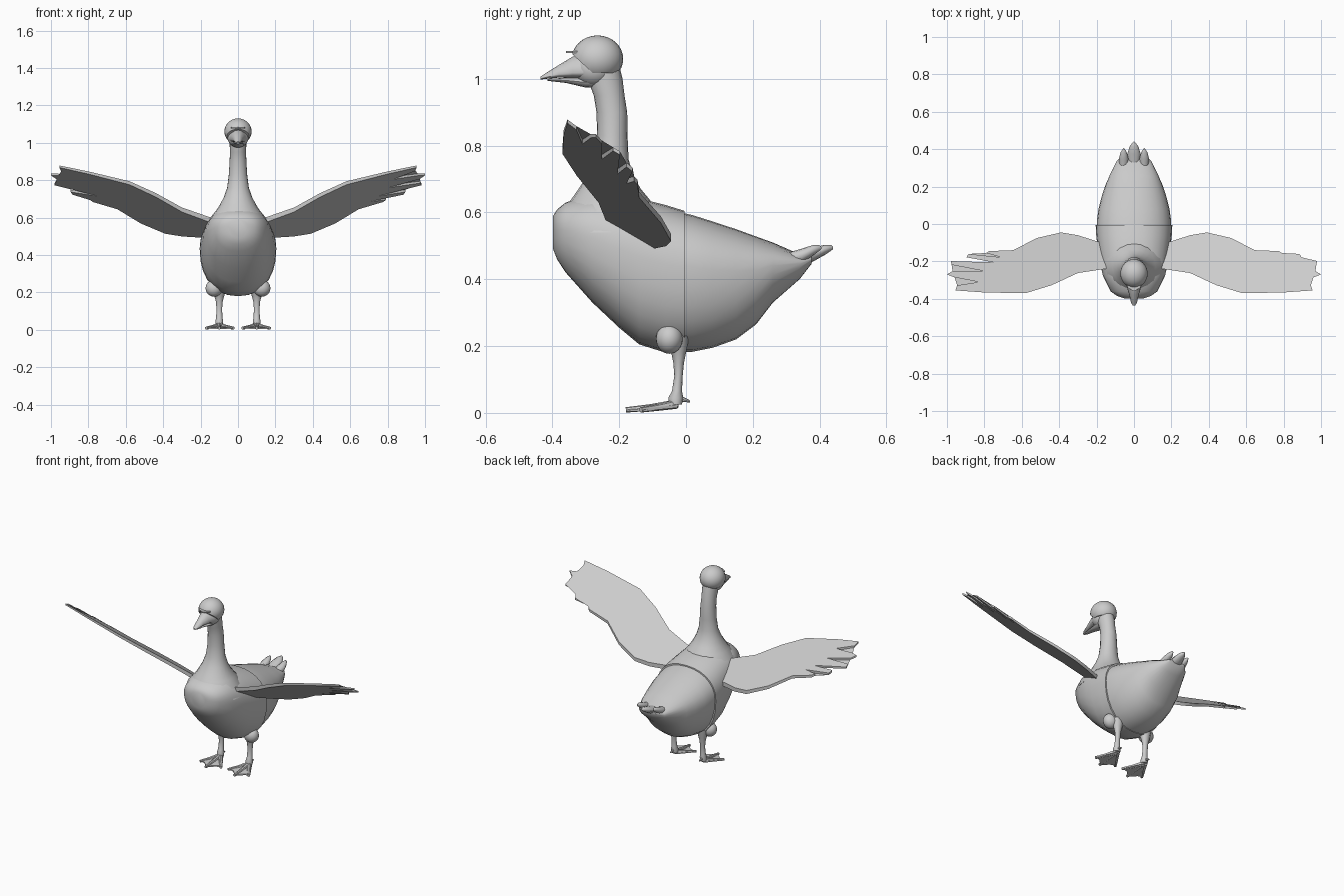
import bpy, bmesh, math
from mathutils import Vector, Matrix

if "Cube" in bpy.data.objects:
    bpy.data.objects.remove(bpy.data.objects["Cube"])

grey = bpy.data.materials.new("plain grey")
grey.diffuse_color = (0.6, 0.6, 0.6, 1)
grey.use_nodes = True
grey.node_tree.nodes["Principled BSDF"].inputs["Base Color"].default_value = grey.diffuse_color


def finish(name, bm, angle=40):
    """Turn a bmesh into a named, shaded object."""
    bmesh.ops.recalc_face_normals(bm, faces=bm.faces[:])
    me = bpy.data.meshes.new(name)
    bm.to_mesh(me)
    bm.free()
    me.materials.append(grey)
    ob = bpy.data.objects.new(name, me)
    bpy.context.collection.objects.link(ob)
    bpy.ops.object.select_all(action='DESELECT')
    ob.select_set(True)
    bpy.context.view_layer.objects.active = ob
    bpy.ops.object.shade_smooth_by_angle(angle=math.radians(angle))
    return ob


def skin(bm, rings):
    """Bridge rings of points and cap both ends."""
    vs = [[bm.verts.new(p) for p in r] for r in rings]
    n = len(vs[0])
    for a, b in zip(vs, vs[1:]):
        for i in range(n):
            j = (i + 1) % n
            bm.faces.new((a[i], a[j], b[j], b[i]))
    bm.faces.new(vs[0][::-1])
    bm.faces.new(vs[-1])


def power(v, e):
    return math.copysign(abs(v) ** (2 / e), v)


def loft_y(name, rows, belly=0.5, e=2.0, n=28, x=0.0, angle=40):
    """Rows (y, top, bottom, half width); belly is the height share of the widest line."""
    bm = bmesh.new()
    rings = []
    for y, top, bot, hw in rows:
        mid = bot + (top - bot) * belly
        ring = []
        for i in range(n):
            a = 2 * math.pi * i / n
            s = power(math.sin(a), e)
            ring.append((x + hw * power(math.cos(a), e), y,
                         mid + s * ((top - mid) if s > 0 else (mid - bot))))
        rings.append(ring)
    skin(bm, rings)
    return finish(name, bm, angle)


def loft_z(name, rows, x=0.0, n=20):
    """Rows (z, front y, back y, half width)."""
    bm = bmesh.new()
    skin(bm, [[(x + hw * math.cos(2 * math.pi * i / n),
                (f + b) / 2 + (b - f) / 2 * math.sin(2 * math.pi * i / n), z)
               for i in range(n)] for z, f, b, hw in rows])
    return finish(name, bm)


def ellipsoid(bm, c, r):
    bmesh.ops.create_uvsphere(bm, u_segments=24, v_segments=16, radius=1,
                              matrix=Matrix.Translation(c) @ Matrix.Diagonal((*r, 1)))


def plate(name, outline, height, thick):
    """Flat outline lifted by height(x, y), with thickness thick(x)."""
    bm = bmesh.new()
    skin(bm, [[(x, y, height(x, y) + s * thick(x) / 2) for x, y in outline] for s in (-1, 1)])
    bmesh.ops.triangulate(bm, faces=[f for f in bm.faces if len(f.verts) > 4])
    return finish(name, bm, 30)


def rod(bm, a, b, r1, r2):
    a, b = Vector(a), Vector(b)
    d = b - a
    m = Matrix.Translation((a + b) / 2) @ d.to_track_quat('Z', 'Y').to_matrix().to_4x4()
    bmesh.ops.create_cone(bm, cap_ends=True, segments=8, radius1=r1, radius2=r2,
                          depth=d.length, matrix=m)


# Breast shell and rear body
loft_y("front_body", [
    (-0.398, .59, .49, .05), (-0.385, .61, .458, .09), (-0.36, .63, .42, .125),
    (-0.28, .655, .33, .165), (-0.2, .65, .255, .184), (-0.14, .642, .205, .193),
    (-0.06, .622, .18, .202), (-0.005, .605, .18, .205)], belly=.6, e=2.25)
loft_y("rear_body", [
    (-0.03, .603, .182, .199), (0.02, .592, .183, .198), (0.08, .573, .195, .19),
    (0.15, .55, .22, .172), (0.21, .528, .265, .152), (0.26, .51, .33, .13),
    (0.34, .475, .40, .09), (0.375, .468, .445, .055)], belly=.62, e=2.15)

# Tail feathers
for name, x, y0, y1, w in (("tail_middle", 0, .31, .44, .036),
                           ("tail_left", -.055, .29, .405, .026),
                           ("tail_right", .055, .29, .405, .026)):
    d = y1 - y0
    loft_y(name, [(y0, .475, .43, w * .8), (y0 + d * .5, .492, .45, w),
                  (y0 + d * .8, .503, .472, w * .65), (y1 - .006, .503, .485, w * .25),
                  (y1, .497, .49, w * .08)], n=12, x=x)

# Neck
loft_z("neck", [
    (.54, -.385, -.07, .175), (.6, -.372, -.085, .148), (.64, -.343, -.11, .115),
    (.67, -.322, -.135, .096), (.71, -.296, -.158, .075), (.76, -.275, -.172, .058),
    (.83, -.266, -.175, .049), (.9, -.268, -.176, .045), (.95, -.276, -.184, .043),
    (1.0, -.295, -.19, .045), (1.04, -.295, -.2, .045)])

# Face and cap-like crown, cut flat below and at the brow
bm = bmesh.new()
ellipsoid(bm, (0, -.275, 1.03), (.057, .06, .055))
finish("face", bm)
bm = bmesh.new()
ellipsoid(bm, (0, -.265, 1.06), (.073, .077, .07))
for co, no in (((0, -.27, 1.017), (0, 0, -1)), ((0, -.345, 1.078), (0, -.55, -.6))):
    cut = bmesh.ops.bisect_plane(bm, geom=bm.verts[:] + bm.edges[:] + bm.faces[:],
                                 plane_co=co, plane_no=no, clear_outer=True)
    bmesh.ops.holes_fill(bm, edges=[g for g in cut["geom_cut"]
                                    if isinstance(g, bmesh.types.BMEdge)])
finish("crown", bm)
plate("brow", [(-.04, -.31), (.04, -.31), (.035, -.34), (0, -.36), (-.035, -.34)],
      lambda x, y: 1.08, lambda x: .006)

# Beak
loft_y("upper_beak", [(-.29, 1.078, 1.0, .052), (-.34, 1.066, 1.002, .037),
                      (-.38, 1.042, 1.004, .025), (-.42, 1.017, 1.0, .016),
                      (-.435, 1.007, .998, .007)], belly=.25, n=16)
loft_y("lower_beak", [(-.26, 1.01, .975, .035), (-.30, 1.005, .974, .033),
                      (-.36, 1.003, .988, .021), (-.415, 1.0, .994, .011)], n=12)

# Wing outline: leading edge, split flight feathers, trailing edge
WING = [(.12, -.235), (.3, -.262), (.44, -.327), (.58, -.37), (.8, -.366),
        (.955, -.355), (.945, -.328), (.83, -.31), (.96, -.285), (1.0, -.27),
        (.97, -.252), (.80, -.252), (.975, -.218), (.98, -.198), (.86, -.202),
        (.75, -.205), (.895, -.178), (.885, -.16), (.71, -.178), (.79, -.155),
        (.775, -.145), (.645, -.14), (.52, -.075), (.39, -.045), (.3, -.06),
        (.2, -.092), (.12, -.11)]

for s, side in ((1, "right"), (-1, "left")):
    plate("wing_" + side, [(s * x, y) for x, y in WING],
          lambda x, y: .394 + .261 * abs(x) - .647 * y,
          lambda x: .03 - .02 * min(abs(x), 1))

    # Thigh and leg
    bm = bmesh.new()
    ellipsoid(bm, (s * .128, -.05, .222), (.045, .04, .045))
    finish("thigh_" + side, bm)
    loft_z("leg_" + side, [
        (.025, -.05, -.012, .02), (.045, -.053, -.008, .021), (.065, -.042, -.012, .017),
        (.11, -.035, -.01, .015), (.15, -.038, -.006, .018), (.18, -.044, 0, .026),
        (.23, -.07, .01, .04)], x=s * .1, n=12)

    # Webbed foot
    plate("web_" + side, [(s * x, y) for x, y in (
        (.085, -.025), (.022, -.125), (.062, -.135), (.1, -.175), (.14, -.135),
        (.172, -.125), (.115, -.025))],
        lambda x, y: .008 + .1 * max(0, y + .14), lambda x: .008)
    bm = bmesh.new()
    for tip in ((.024, -.135), (.1, -.18), (.17, -.135)):
        mid = ((tip[0] + .1) / 2, (tip[1] - .035) / 2)
        rod(bm, (s * .1, -.03, .026), (s * mid[0], mid[1], .016), .014, .01)
        rod(bm, (s * mid[0], mid[1], .016), (s * tip[0], tip[1], .009), .01, .008)
    rod(bm, (s * .1, -.025, .045), (s * .1, .012, .034), .011, .003)
    finish("toes_" + side, bm)
